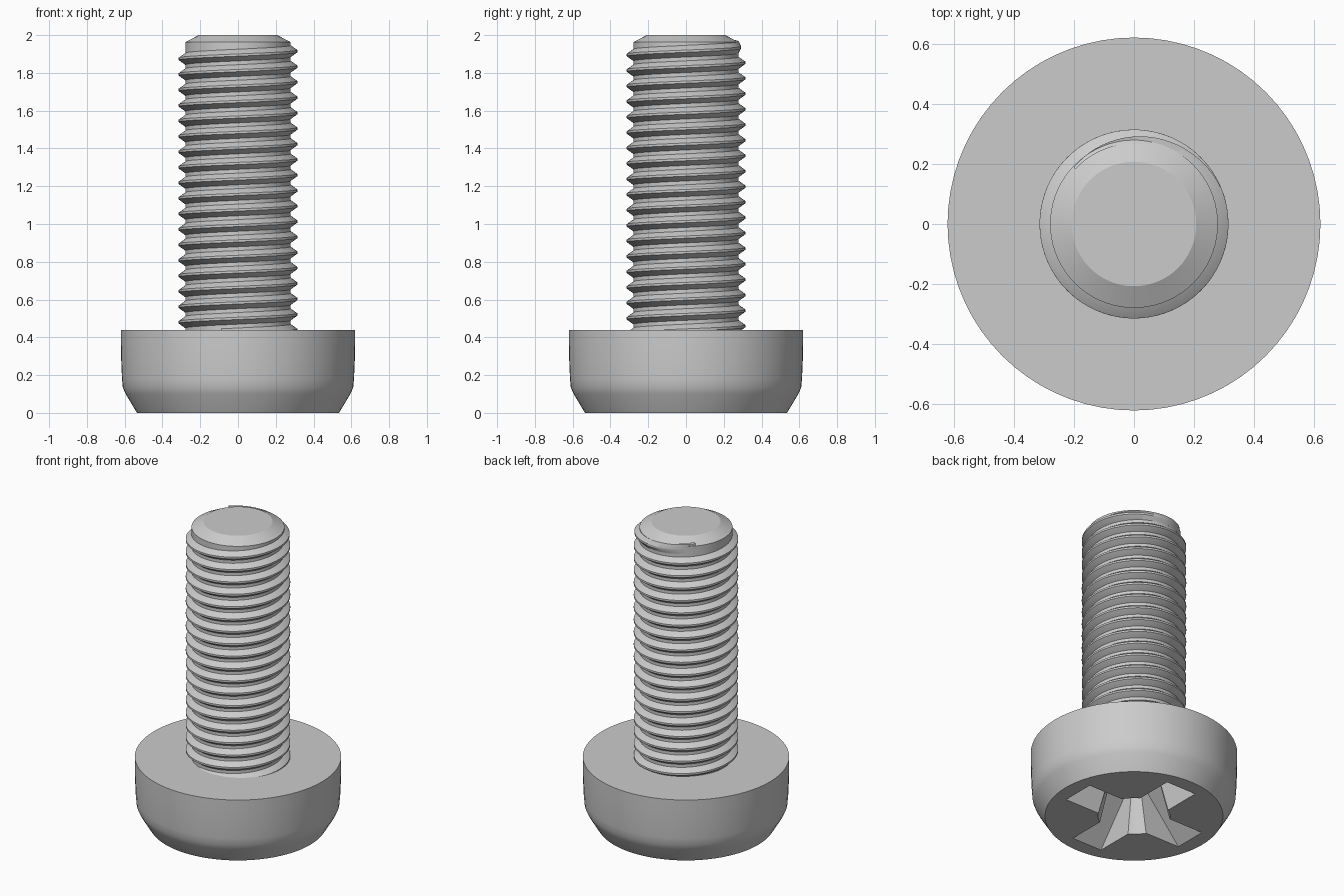
import bpy, bmesh
from math import sin, cos, pi, radians

SEG = 72
cube = bpy.data.objects.get("Cube")
if cube:
    bpy.data.objects.remove(cube, do_unlink=True)

steel = bpy.data.materials.new("grey steel")
steel.use_nodes = True
GREY = (0.6, 0.6, 0.6, 1)
steel.diffuse_color = GREY
steel.node_tree.nodes["Principled BSDF"].inputs["Base Color"].default_value = GREY


def finish(name, bm):
    bmesh.ops.recalc_face_normals(bm, faces=bm.faces)
    mesh = bpy.data.meshes.new(name)
    bm.to_mesh(mesh)
    bm.free()
    mesh.materials.append(steel)
    obj = bpy.data.objects.new(name, mesh)
    bpy.context.collection.objects.link(obj)
    return obj


def lathe(name, profile):
    """Solid of revolution from (radius, height) points, capped at both ends."""
    bm = bmesh.new()
    rings = [[bm.verts.new((r * cos(2 * pi * i / SEG), r * sin(2 * pi * i / SEG), z))
              for i in range(SEG)] for r, z in profile]
    for a, b in zip(rings, rings[1:]):
        for i in range(SEG):
            j = (i + 1) % SEG
            bm.faces.new((a[i], a[j], b[j], b[i]))
    bm.faces.new(rings[0])
    bm.faces.new(rings[-1])
    return finish(name, bm)


def tapered_box(name, mouth, floor, z0, z1):
    """Box whose half sizes change from mouth (at z0) to floor (at z1)."""
    bm = bmesh.new()
    bmesh.ops.create_cube(bm, size=2)
    for v in bm.verts:
        size, z = (floor, z1) if v.co.z > 0 else (mouth, z0)
        v.co = (v.co.x * size[0], v.co.y * size[1], z)
    return finish(name, bm)


def smooth(obj, angle):
    bpy.ops.object.select_all(action="DESELECT")
    obj.select_set(True)
    bpy.context.view_layer.objects.active = obj
    bpy.ops.object.shade_smooth_by_angle(angle=radians(angle))


# Pan head with rounded lower rim
head = lathe("head", [(0.535, 0), (0.595, 0.1), (0.61, 0.135), (0.614, 0.18),
                      (0.618, 0.27), (0.62, 0.36), (0.62, 0.44)])

# Cross recess: two tapered slots and a conical centre
cutters = [
    tapered_box("slot_cutter_x", (0.46, 0.112), (0.14, 0.08), -0.02, 0.3),
    tapered_box("slot_cutter_y", (0.112, 0.46), (0.08, 0.14), -0.02, 0.3),
    lathe("centre_cutter", [(0.222, -0.02), (0.14, 0.301), (0.03, 0.34)]),
]
bpy.context.view_layer.objects.active = head
for cutter in cutters:
    cutter.hide_render = True
    mod = head.modifiers.new("recess", "BOOLEAN")
    mod.operation = "DIFFERENCE"
    mod.solver = "EXACT"
    mod.object = cutter
    bpy.ops.object.modifier_apply(modifier=mod.name)
for cutter in cutters:
    bpy.data.objects.remove(cutter, do_unlink=True)
smooth(head, 25)

# Shank core with chamfered tip
shank = lathe("shank", [(0.279, 0.4), (0.279, 1.963), (0.207, 2.0)])
smooth(shank, 25)

# Helical thread ridge, fading out near the tip
PITCH, CORE, CREST = 0.082, 0.279, 0.314
START, FADE, END = -18.3, 0.06, 0.38
bm = bmesh.new()
steps = int((END - START) * SEG)
sections = []
for i in range(steps + 1):
    turn = START + (END - START) * i / steps
    fade = min(1, max(0, (END - turn) / (END - FADE)))
    crest = CORE - 0.004 + (CREST - CORE + 0.004) * fade
    z = 1.915 + PITCH * turn
    a = 2 * pi * turn
    section = [(CORE - 0.012, -0.036), (CORE, -0.031), (crest, -0.006),
               (crest, 0.006), (CORE, 0.031), (CORE - 0.012, 0.036)]
    sections.append([bm.verts.new((min(r, crest) * cos(a), min(r, crest) * sin(a), z + dz))
                     for r, dz in section])
for a, b in zip(sections, sections[1:]):
    for k in range(len(a)):
        n = (k + 1) % len(a)
        bm.faces.new((a[k], a[n], b[n], b[k]))
bm.faces.new(sections[0])
bm.faces.new(sections[-1])
thread = finish("thread", bm)
smooth(thread, 25)
